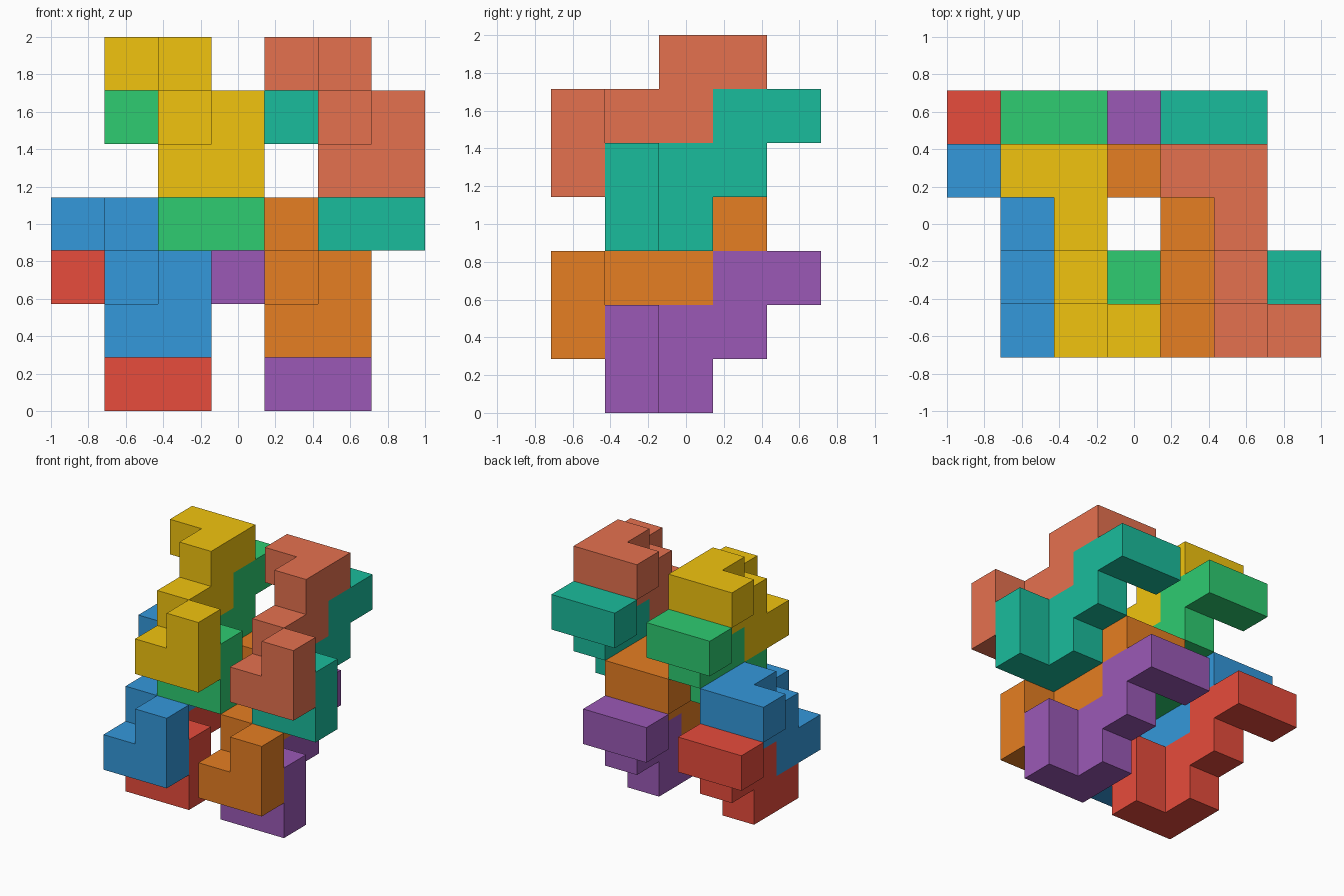
import bpy, bmesh
from mathutils import Vector

if "Cube" in bpy.data.objects:
    bpy.data.objects.remove(bpy.data.objects["Cube"])

U = 2 / 7  # one cube cell

# Stair-stepped path of cells shared by all eight interlocking pieces
PATH = [(4, 3, 6), (5, 3, 6), (5, 2, 6), (5, 2, 5), (5, 1, 5),
        (5, 1, 4), (5, 0, 4), (6, 0, 4), (6, 0, 5)]

# name: (cell offset, colour)
PIECES = {
    "salmon_piece": ((0, 0, 0), "E5714F"),
    "yellow_piece": ((-3, 0, 0), "F1C40F"),
    "teal_piece": ((0, 1, -1), "1ABC9C"),
    "green_piece": ((-3, 1, -1), "2ECC71"),
    "orange_piece": ((-1, 0, -3), "E67E22"),
    "blue_piece": ((-4, 0, -3), "3498DB"),
    "purple_piece": ((-1, 1, -4), "9B59B6"),
    "red_piece": ((-4, 1, -4), "E74C3C"),
}


def linear(hex_code):
    """Hex colour to a linear RGBA tuple."""
    c = [int(hex_code[i:i + 2], 16) / 255 for i in (0, 2, 4)]
    return [((v + 0.055) / 1.055) ** 2.4 if v > 0.04 else v / 12.92 for v in c] + [1]


def piece_mesh():
    """Outer skin of the cell path, with flat areas merged."""
    bm = bmesh.new()
    cells = set(PATH)
    for cell in PATH:
        for axis in range(3):
            for s in (-1, 1):
                n = Vector((0, 0, 0))
                n[axis] = s
                if tuple(int(v) for v in Vector(cell) + n) in cells:
                    continue
                a = Vector((0, 0, 0))
                a[(axis + 1) % 3] = 0.5
                b = n.cross(a)
                mid = Vector(cell) + n / 2 + Vector((-3, -2, 0.5))
                corners = (mid - a - b, mid + a - b, mid + a + b, mid - a + b)
                bm.faces.new([bm.verts.new(c * U) for c in corners])
    bmesh.ops.remove_doubles(bm, verts=bm.verts, dist=1e-4)
    bmesh.ops.dissolve_limit(bm, angle_limit=0.02, verts=bm.verts, edges=bm.edges)
    mesh = bpy.data.meshes.new("stair_piece")
    bm.to_mesh(mesh)
    bm.free()
    return mesh


# Eight translated, recoloured copies
base = piece_mesh()
for name, (offset, colour) in PIECES.items():
    mesh = base.copy()
    mat = bpy.data.materials.new(name + "_colour")
    mat.diffuse_color = linear(colour)
    mat.use_nodes = True
    mat.node_tree.nodes["Principled BSDF"].inputs["Base Color"].default_value = mat.diffuse_color
    mesh.materials.append(mat)
    obj = bpy.data.objects.new(name, mesh)
    obj.location = Vector(offset) * U
    bpy.context.collection.objects.link(obj)
bpy.data.meshes.remove(base)
